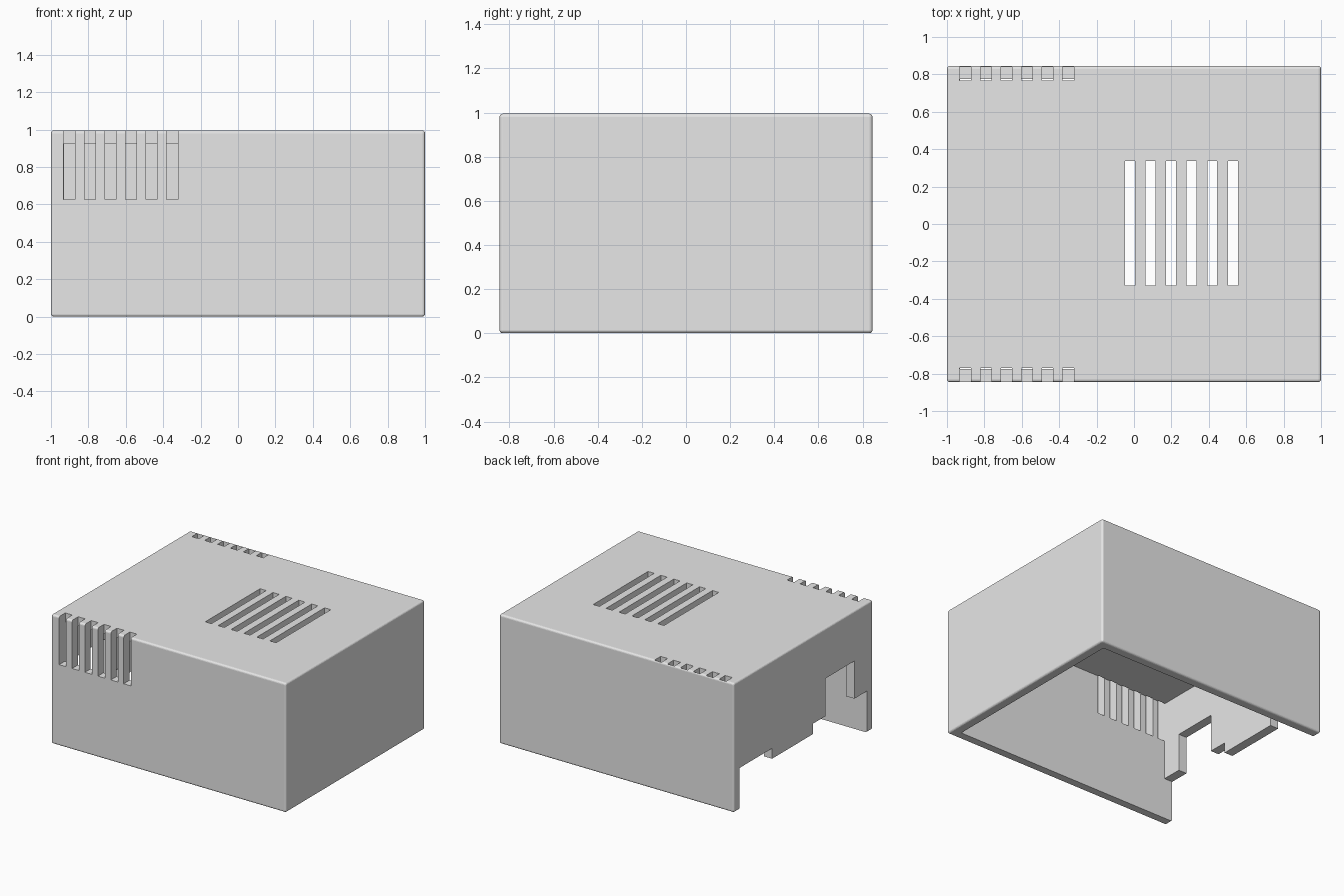
import bpy, bmesh
from mathutils import Vector

cube = bpy.data.objects.get("Cube")
if cube:
    bpy.data.objects.remove(cube, do_unlink=True)

DEPTH, HEIGHT = 0.845, 0.995
WALL = 0.07
INNER = DEPTH - WALL


def prism(name, outline, x0, x1):
    """Solid with a (y, z) outline, extruded along x."""
    bm = bmesh.new()
    face = bm.faces.new([bm.verts.new((x0, y, z)) for y, z in outline])
    side = bmesh.ops.extrude_face_region(bm, geom=[face])
    moved = [v for v in side["geom"] if isinstance(v, bmesh.types.BMVert)]
    bmesh.ops.translate(bm, verts=moved, vec=Vector((x1 - x0, 0, 0)))
    bmesh.ops.recalc_face_normals(bm, faces=bm.faces)
    mesh = bpy.data.meshes.new(name)
    bm.to_mesh(mesh)
    bm.free()
    obj = bpy.data.objects.new(name, mesh)
    bpy.context.collection.objects.link(obj)
    return obj


def box(name, x0, x1, y0, y1, z0, z1):
    return prism(name, [(y0, z0), (y1, z0), (y1, z1), (y0, z1)], x0, x1)


def apply(obj, mod):
    bpy.context.view_layer.objects.active = obj
    bpy.ops.object.modifier_apply(modifier=mod.name)


def cut(obj, cutter):
    cutter.hide_render = True
    mod = obj.modifiers.new("cut", "BOOLEAN")
    mod.operation = "DIFFERENCE"
    mod.solver = "EXACT"
    mod.object = cutter
    apply(obj, mod)
    bpy.data.objects.remove(cutter, do_unlink=True)


# Outer shell with softly rounded edges
shell = box("case_shell", -1, 1, -DEPTH, DEPTH, 0, HEIGHT)
bevel = shell.modifiers.new("rounding", "BEVEL")
bevel.width = 0.015
bevel.segments = 4
apply(shell, bevel)

# Hollow inside, open at the bottom
cut(shell, box("cavity", -1 + WALL, 1 - WALL, -INNER, INNER, -0.1, HEIGHT - WALL))

# Connector opening in the end wall, with a hanging tab and a tall notch
opening = [(-INNER, -0.1), (-INNER, 0.32), (-0.62, 0.32), (-0.62, 0.61),
           (-0.27, 0.61), (-0.27, 0.32), (-0.12, 0.32), (-0.12, 0.24),
           (0.38, 0.24), (0.38, 0.32), (INNER, 0.32), (INNER, -0.1)]
cut(shell, prism("connector_opening", opening, -1.1, -0.9))

# Rows of six vents: front wall, back edge (thin outer skin kept), roof
for i in range(6):
    x = -0.932 + 0.11 * i
    cut(shell, box("front_vent", x, x + 0.06, -0.9, -0.77, 0.625, 1.1))
    cut(shell, box("back_vent", x, x + 0.06, 0.768, 0.839, 0.625, 1.1))
    x = -0.048 + 0.11 * i
    cut(shell, box("roof_vent", x, x + 0.053, -0.33, 0.337, 0.8, 1.1))

# Plain grey plastic
grey = bpy.data.materials.new("grey_plastic")
grey.use_nodes = True
colour = (0.8, 0.8, 0.8, 1)
grey.diffuse_color = colour
grey.node_tree.nodes["Principled BSDF"].inputs["Base Color"].default_value = colour
shell.data.materials.clear()
shell.data.materials.append(grey)
for poly in shell.data.polygons:
    poly.material_index = 0
    poly.use_smooth = False
